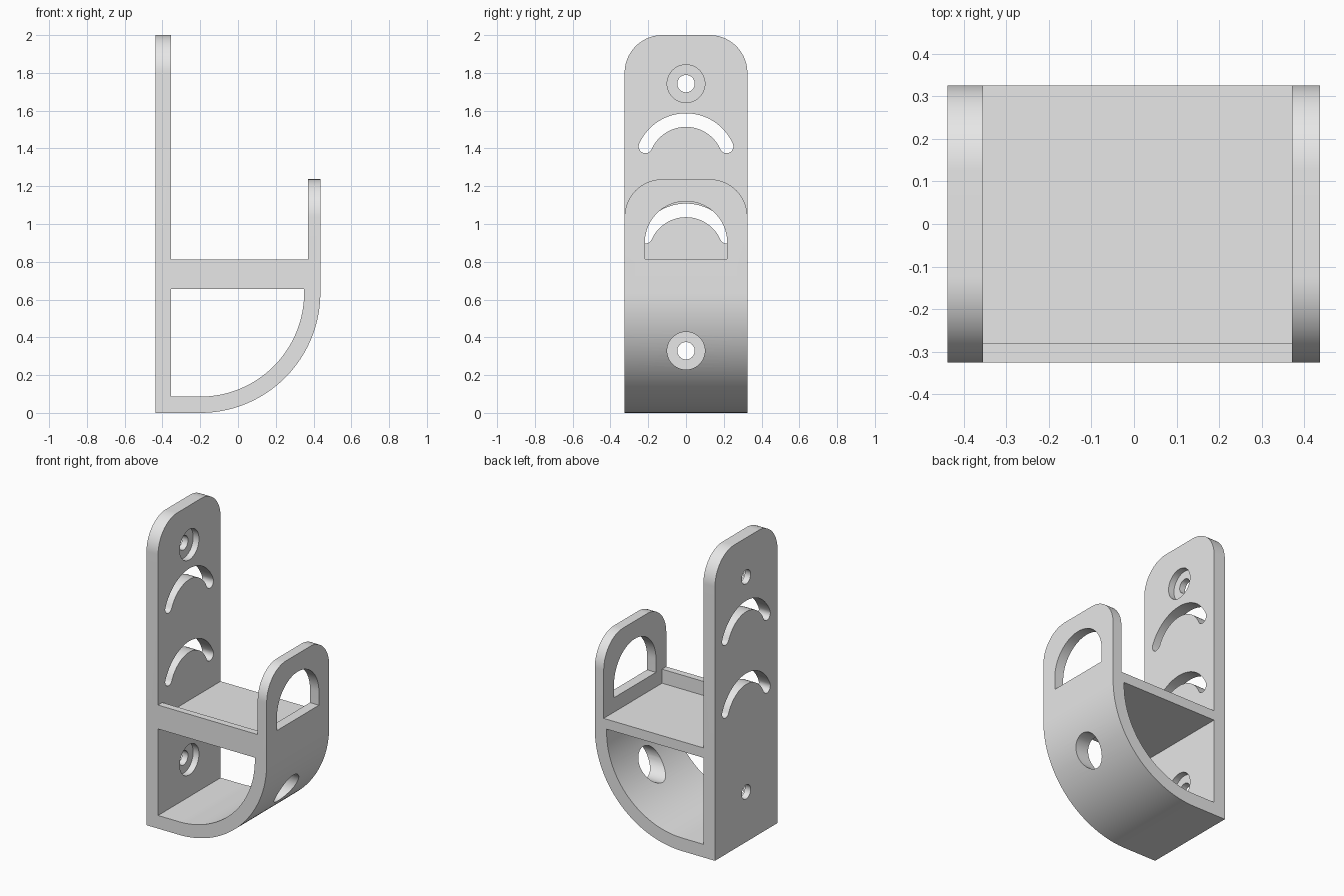
import bpy, bmesh
from math import radians, sin, cos
from mathutils import Vector

if "Cube" in bpy.data.objects:
    bpy.data.objects.remove(bpy.data.objects["Cube"], do_unlink=True)

grey = bpy.data.materials.new("plain_grey")
grey.use_nodes = True
grey.diffuse_color = (0.8, 0.8, 0.8, 1)
grey.node_tree.nodes["Principled BSDF"].inputs["Base Color"].default_value = (0.8, 0.8, 0.8, 1)

HALF = 0.325                       # half depth in y
BACK, BACK_IN = -0.438, -0.354     # back plate faces
HOOK_IN, HOOK = 0.371, 0.436       # hook plate faces
SHELF_LOW, SHELF_TOP, LIP_TOP = 0.655, 0.72, 0.812
BEND_X, BEND_Z = -0.2, 0.636       # centre of the curved brace


def arc(cx, cz, r, start, end, n=40):
    angles = [radians(start + (end - start) * i / n) for i in range(n + 1)]
    return [(cx + r * cos(a), cz + r * sin(a)) for a in angles]


def prism(name, outline, axis, low, high):
    """Extrude a closed outline along the x or y axis."""
    def place(p, d):
        return Vector((d, p[0], p[1])) if axis == "x" else Vector((p[0], d, p[1]))
    bm = bmesh.new()
    face = bm.faces.new([bm.verts.new(place(p, low)) for p in outline])
    new = bmesh.ops.extrude_face_region(bm, geom=[face])["geom"]
    shift = place((0, 0), high - low)
    bmesh.ops.translate(bm, vec=shift, verts=[g for g in new if isinstance(g, bmesh.types.BMVert)])
    bmesh.ops.recalc_face_normals(bm, faces=bm.faces)
    mesh = bpy.data.meshes.new(name)
    bm.to_mesh(mesh)
    bm.free()
    mesh.materials.append(grey)
    obj = bpy.data.objects.new(name, mesh)
    bpy.context.collection.objects.link(obj)
    return obj


def combine(target, tool, operation="DIFFERENCE"):
    """Apply a boolean and discard its helper."""
    tool.hide_render = True
    bpy.context.view_layer.objects.active = target
    mod = target.modifiers.new("boolean", "BOOLEAN")
    mod.operation, mod.solver, mod.object = operation, "EXACT", tool
    bpy.ops.object.modifier_apply(modifier=mod.name)
    bpy.data.objects.remove(tool, do_unlink=True)


def cut(outline, low, high):
    combine(bracket, prism("cutter", outline, "x", low, high))


def circle(z, r):
    return arc(0, z, r, 0, 360, 48)[:-1]


# Back plate, curved brace, shelf and hook plate as one side profile
outer = [(BACK, 2), (BACK, 0)] + arc(BEND_X, BEND_Z, HOOK - BEND_X, -90, 0)
outer += [(HOOK, 1.237), (HOOK_IN, 1.237), (HOOK_IN, SHELF_TOP), (BACK_IN, SHELF_TOP), (BACK_IN, 2)]
bracket = prism("bracket", outer, "y", -HALF, HALF)

# Open space below the shelf
space = [(BACK_IN, SHELF_LOW), (BACK_IN, BEND_Z - 0.55)]
space += arc(BEND_X, BEND_Z, 0.55, -90, 0) + [(BEND_X + 0.55, SHELF_LOW)]
combine(bracket, prism("space_cutter", space, "y", -0.5, 0.5))

# Lip along the front of the shelf, sunk into its neighbours
lip = [(BACK_IN - 0.03, SHELF_TOP - 0.03), (HOOK_IN + 0.03, SHELF_TOP - 0.03),
       (HOOK_IN + 0.03, LIP_TOP), (BACK_IN - 0.03, LIP_TOP)]
combine(bracket, prism("lip", lip, "y", -HALF, -0.281), "UNION")

# Rounded upper corners of both plates
R = 0.2
for top, low, high in ((2, -0.5, -0.3), (1.237, 0.3, 0.5)):
    for side in (1, -1):
        corner = arc(HALF - R, top - R, R, 0, 90, 24)
        corner += [(HALF - R, top + 0.1), (HALF + 0.1, top + 0.1), (HALF + 0.1, top - R)]
        cut([(side * y, z) for y, z in corner], low, high)

# Curved slots with round ends in the back plate
MID, WIDE, SWEEP = 0.235, 0.036, 24
for z in (1.315, 0.837):
    slot = arc(0, z, MID + WIDE, SWEEP, 180 - SWEEP)
    for start, inner in ((180 - SWEEP, True), (180 + SWEEP, False)):
        a = radians(180 - SWEEP if inner else SWEEP)
        slot += arc(MID * cos(a), z + MID * sin(a), WIDE, start, start + 180, 12)[1:-1]
        if inner:
            slot += arc(0, z, MID - WIDE, 180 - SWEEP, SWEEP)
    cut(slot, -0.5, -0.3)

# Counterbored screw holes in the back plate
for z in (1.743, 0.329):
    cut(circle(z, 0.046), -0.5, -0.3)
    cut(circle(z, 0.1), -0.396, -0.3)

# Screwdriver access hole through the curved brace
cut(circle(0.329, 0.1), -0.1, 0.5)

# Arched window in the hook plate
W = 0.218
cut([(-W, 0.815), (W, 0.815)] + arc(0, 0.902, W, 0, 180), 0.3, 0.5)

# Smooth curves with crisp edges
bpy.ops.object.select_all(action="DESELECT")
bracket.select_set(True)
bpy.context.view_layer.objects.active = bracket
bpy.ops.object.shade_smooth_by_angle(angle=radians(30))
